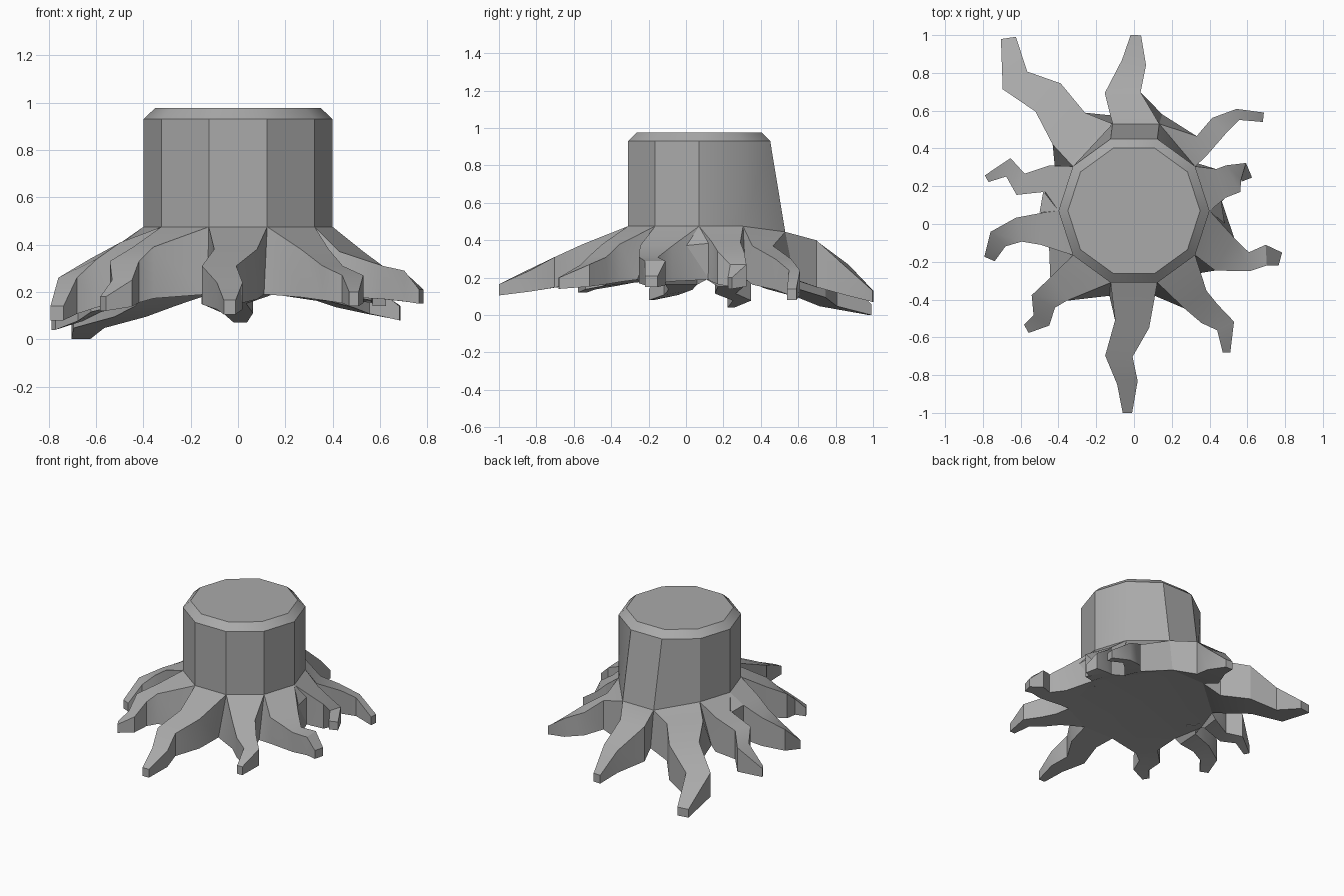
import bpy
import bmesh
from math import cos, sin, radians
from mathutils import Vector

cube = bpy.data.objects.get("Cube")
if cube:
    bpy.data.objects.remove(cube)

SIDES = 10
CENTRE = Vector((0, 0.07, 0))
BASE_Z, UNDER_Z = 0.475, 0.19

bark = bpy.data.materials.new("grey bark")
bark.use_nodes = True
bark.diffuse_color = (0.4, 0.4, 0.4, 1)
bark.node_tree.nodes["Principled BSDF"].inputs["Base Color"].default_value = bark.diffuse_color


def make_object(name, bm):
    """Turn a bmesh into a finished object with sharp creases."""
    mesh = bpy.data.meshes.new(name)
    bm.to_mesh(mesh)
    bm.free()
    mesh.materials.append(bark)
    obj = bpy.data.objects.new(name, mesh)
    bpy.context.collection.objects.link(obj)
    bpy.ops.object.select_all(action="DESELECT")
    obj.select_set(True)
    bpy.context.view_layer.objects.active = obj
    bpy.ops.object.shade_smooth_by_angle(angle=radians(30))
    return obj


def ring(radius, z):
    """Ten-sided ring with one flat side facing the front."""
    points = []
    for i in range(SIDES):
        a = radians(i * 360 / SIDES)
        points.append(CENTRE + Vector((radius * cos(a), radius * sin(a), z)))
    return points


def bridge(bm, lower, upper):
    """Join two closed loops with quads."""
    n = len(lower)
    for i in range(n):
        j = (i + 1) % n
        bm.faces.new((lower[i], lower[j], upper[j], upper[i]))


# Foot of the trunk, leaning outward at the back
foot = ring(0.4, BASE_Z)
for i in (2, 3):
    foot[i] += Vector((0.01, 0.08, -0.03))

# Notches between the roots, anticlockwise from the left side
notches = [Vector((x, y, UNDER_Z)) for x, y in (
    (0.465, 0.12), (0.34, 0.32), (0.15, 0.58), (-0.12, 0.575), (-0.42, 0.31),
    (-0.49, 0.11), (-0.45, -0.11), (-0.13, -0.38), (0.11, -0.38), (0.35, -0.26))]

# Trunk with a bevelled rim
bm = bmesh.new()
loops = []
for points in (foot, ring(0.4, 0.93), ring(0.35, 0.977)):
    loops.append([bm.verts.new(p) for p in points])
for lower, upper in zip(loops, loops[1:]):
    bridge(bm, lower, upper)
bm.faces.new(loops[-1])
bmesh.ops.recalc_face_normals(bm, faces=bm.faces)
make_object("trunk", bm)

# Slightly hollow underside between the roots
bm = bmesh.new()
rim = [bm.verts.new(p) for p in notches]
hollow = bm.verts.new(CENTRE + Vector((0, 0, 0.22)))
for i in range(SIDES):
    bm.faces.new((rim[(i + 1) % SIDES], rim[i], hollow))
make_object("underside", bm)


def root(name, side, *stations):
    """Tapered root on one trunk side; stations are x, y, width, top height."""
    a, b = side % SIDES, (side + 1) % SIDES
    path = [(foot[a] + foot[b]).xy / 2] + [Vector(s[:2]) for s in stations]
    tip_under = stations[-1][3] - 0.06
    bm = bmesh.new()
    sections = [[bm.verts.new(p) for p in (notches[a], notches[b], foot[b], foot[a])]]
    for i, (x, y, width, top) in enumerate(stations, 1):
        ahead = path[min(i + 1, len(path) - 1)]
        along = (path[i] - path[i - 1]).normalized()
        if i < len(stations):
            along += (ahead - path[i]).normalized()
        along.normalize()
        right = Vector((along.y, -along.x)) * width / 2
        t = i / len(stations)
        under = UNDER_Z + (tip_under - UNDER_Z) * t
        corners = ((right, under), (-right, under), (-right, top), (right, top))
        sections.append([bm.verts.new((*(path[i] + off), z)) for off, z in corners])
    for inner, outer in zip(sections, sections[1:]):
        bridge(bm, inner, outer)
    bm.faces.new(sections[-1])
    bmesh.ops.recalc_face_normals(bm, faces=bm.faces)
    make_object(name, bm)


def web(name, corner, first, second):
    """Sloping shoulder that fills the notch between two neighbouring roots."""
    tops = [foot[corner], Vector(first), Vector(second)]
    bm = bmesh.new()
    upper = [bm.verts.new(p) for p in tops]
    lower = [bm.verts.new((p.x, p.y, UNDER_Z)) for p in tops]
    bridge(bm, lower, upper)
    bm.faces.new(upper)
    bm.faces.new(lower[::-1])
    bmesh.ops.recalc_face_normals(bm, faces=bm.faces)
    make_object(name, bm)


# Shoulders where the side roots grow together
web("left_web", 0, (0.49, -0.07, 0.365), (0.46, 0.135, 0.385))
web("right_web", 5, (-0.48, 0.175, 0.39), (-0.5, 0.06, 0.405))

# Ten winding roots, one for each side of the trunk
root("left_back_root", 0,
     (0.46, 0.215, 0.16, 0.39), (0.525, 0.24, 0.16, 0.34),
     (0.58, 0.28, 0.09, 0.27), (0.597, 0.235, 0.06, 0.2))
root("back_left_root", 1,
     (0.355, 0.41, 0.12, 0.37), (0.45, 0.52, 0.11, 0.3),
     (0.55, 0.58, 0.06, 0.24), (0.685, 0.565, 0.05, 0.14))
root("back_root", 2,
     (-0.06, 0.695, 0.19, 0.4), (0, 0.855, 0.13, 0.27), (0.01, 1, 0.055, 0.13))
root("back_right_root", 3,
     (-0.345, 0.505, 0.24, 0.41), (-0.455, 0.67, 0.2, 0.35),
     (-0.63, 0.76, 0.16, 0.22), (-0.665, 0.985, 0.08, 0.06))
root("right_back_root", 4,
     (-0.46, 0.24, 0.14, 0.4), (-0.6, 0.21, 0.12, 0.32),
     (-0.665, 0.3, 0.1, 0.25), (-0.78, 0.24, 0.04, 0.1))
root("right_front_root", 5,
     (-0.49, -0.025, 0.17, 0.41), (-0.61, -0.03, 0.13, 0.34),
     (-0.72, -0.08, 0.11, 0.26), (-0.765, -0.185, 0.06, 0.14))
root("front_right_root", 6,
     (-0.4, -0.345, 0.15, 0.39), (-0.48, -0.41, 0.14, 0.33),
     (-0.49, -0.51, 0.1, 0.25), (-0.57, -0.555, 0.05, 0.18))
root("front_root", 7,
     (-0.01, -0.53, 0.185, 0.38), (-0.08, -0.7, 0.145, 0.31),
     (-0.035, -0.84, 0.11, 0.24), (-0.035, -1, 0.05, 0.165))
root("front_left_root", 8,
     (0.325, -0.4, 0.15, 0.38), (0.4, -0.475, 0.13, 0.31),
     (0.485, -0.54, 0.1, 0.27), (0.49, -0.68, 0.04, 0.2))
root("left_front_root", 9,
     (0.48, -0.16, 0.2, 0.37), (0.61, -0.2, 0.1, 0.31),
     (0.7, -0.165, 0.11, 0.29), (0.775, -0.185, 0.07, 0.21))
